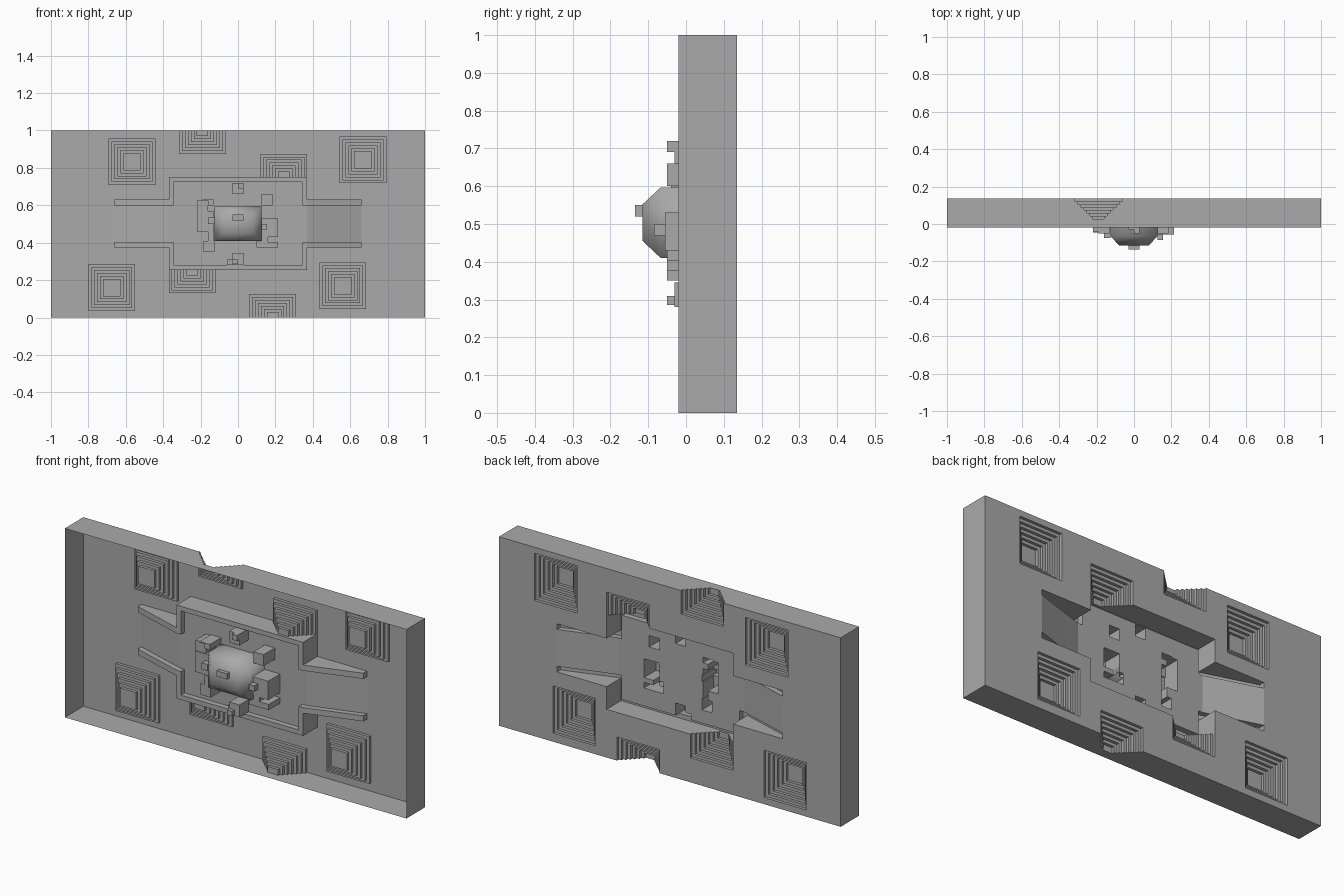
import bpy, bmesh

cube = bpy.data.objects.get("Cube")
if cube:
    bpy.data.objects.remove(cube, do_unlink=True)

grey = bpy.data.materials.new("plain_grey")
grey.use_nodes = True
colour = (0.4, 0.4, 0.4, 1)
grey.diffuse_color = colour
grey.node_tree.nodes["Principled BSDF"].inputs["Base Color"].default_value = colour

BASE, RIM, EDGE = 0.135, 0.03, -0.02
DECK, MOUTH, END = 0.045, 0.37, 0.66


def flat(y):
    return lambda x: y


def deck(x):
    """Flat court that ramps down to the base along both wings."""
    t = min(max((abs(x) - MOUTH) / (END - MOUTH), 0), 1)
    return DECK + (BASE - DECK) * t


def parapet(x):
    return deck(x) - RIM


def finish(name, bm, smooth=False):
    mesh = bpy.data.meshes.new(name)
    bm.to_mesh(mesh)
    bm.free()
    mesh.materials.append(grey)
    for p in mesh.polygons:
        p.use_smooth = smooth
    ob = bpy.data.objects.new(name, mesh)
    bpy.context.collection.objects.link(ob)
    return ob


# Layers are painted in order: x0, z0, x1, z1, depth rule
layers = [(-1, 0, 1, 1, flat(BASE))]


def pyramid(cx, cz, levels):
    for i in range(levels):
        r = 0.125 - 0.0157 * i
        layers.append((max(cx - r, -1), max(cz - r, 0), min(cx + r, 1), min(cz + r, 1),
                       flat(BASE - 0.0153 * (i + 1))))


# Stepped pyramids: four whole, four cut in half
for cx, cz in [(-.567, .833), (.668, .843), (-.675, .16), (.56, .17)]:
    pyramid(cx, cz, 6)
for cx, cz in [(-.19, 1), (.185, 0), (.245, .75), (-.245, .255)]:
    pyramid(cx, cz, 7)

# Raised court and wings, parapet first and then the sunken deck
layers += [(-MOUTH, .255, MOUTH, .75, parapet),
           (-END, .375, -MOUTH, .63, parapet),
           (MOUTH, .375, END, .63, parapet),
           (-.345, .28, .345, .725, deck),
           (-END, .405, END, .6, deck)]

# Hollow blocks around the dome
for x0, z0, x1, z1, y in [
        (-.19, .6, -.13, .63, -.05), (-.22, .57, -.16, .625, -.04),
        (-.22, .46, -.13, .57, -.045), (-.16, .5, -.125, .535, -.075),
        (-.16, .41, -.13, .46, -.05), (-.185, .35, -.125, .41, -.05),
        (.125, .6, .185, .66, -.05), (.125, .43, .215, .53, -.055),
        (.125, .47, .155, .5, -.085), (.1, .375, .16, .435, -.05),
        (.16, .375, .215, .405, -.05),
        (-.03, .66, .03, .72, -.03), (0, .69, .03, .72, -.05),
        (-.03, .28, .03, .345, -.03), (-.03, .285, 0, .31, -.05),
        (-.06, .28, -.03, .31, .0)]:
    layers.append((x0, z0, x1, z1, flat(y)))

# Relief: one sheet of cells joined by upright walls
xs = sorted({round(v, 4) for l in layers for v in (l[0], l[2])})
zs = sorted({round(v, 4) for l in layers for v in (l[1], l[3])})


def rule(i, j):
    if not (0 <= i < len(xs) - 1 and 0 <= j < len(zs) - 1):
        return flat(EDGE)
    x, z = (xs[i] + xs[i + 1]) / 2, (zs[j] + zs[j + 1]) / 2
    for x0, z0, x1, z1, f in reversed(layers):
        if x0 < x < x1 and z0 < z < z1:
            return f


cells = {(i, j): rule(i, j) for i in range(-1, len(xs)) for j in range(-1, len(zs))}
bm = bmesh.new()
verts = {}


def add_face(points):
    vs = []
    for p in points:
        key = tuple(round(c, 4) for c in p)
        if key not in verts:
            verts[key] = bm.verts.new(key)
        if verts[key] not in vs:
            vs.append(verts[key])
    if len(vs) > 2 and not bm.faces.get(vs):
        bm.faces.new(vs)


def wall(f, g, a, b):
    """Upright face from rule f to rule g above the plan edge a to b."""
    if f is not g:
        add_face([(a[0], f(a[0]), a[1]), (a[0], g(a[0]), a[1]),
                  (b[0], g(b[0]), b[1]), (b[0], f(b[0]), b[1])])


for i in range(len(xs)):
    for j in range(len(zs)):
        x, z, f = xs[i], zs[j], cells[i, j]
        if j < len(zs) - 1:
            wall(cells[i - 1, j], f, (x, z), (x, zs[j + 1]))
        if i < len(xs) - 1:
            wall(f, cells[i, j - 1], (x, z), (xs[i + 1], z))
        if i < len(xs) - 1 and j < len(zs) - 1:
            x1, z1 = xs[i + 1], zs[j + 1]
            add_face([(x, f(x), z), (x1, f(x1), z), (x1, f(x1), z1), (x, f(x), z1)])
bmesh.ops.dissolve_limit(bm, angle_limit=0.01, verts=bm.verts, edges=bm.edges)
bmesh.ops.triangulate(bm, faces=[f for f in bm.faces if len(f.verts) > 4])
finish("relief_tray", bm)


# Lofted boxes made of rectangular rings: half width, z low, z high, depth
def loft(name, rings, smooth):
    bm = bmesh.new()
    loops = [[bm.verts.new(p) for p in ((-w, y, a), (w, y, a), (w, y, b), (-w, y, b))]
             for w, a, b, y in rings]
    for lo, hi in zip(loops, loops[1:]):
        for k in range(4):
            n = (k + 1) % 4
            bm.faces.new((lo[k], lo[n], hi[n], hi[k]))
    bm.faces.new(loops[-1])
    bmesh.ops.recalc_face_normals(bm, faces=bm.faces)
    return finish(name, bm, smooth)


loft("centre_dome", [(.125, .41, .597, DECK), (.125, .41, .597, -.067),
                     (.078, .455, .552, -.115)], True)
loft("dome_knob", [(.03, .52, .55, -.1), (.03, .52, .55, -.135)], False)
